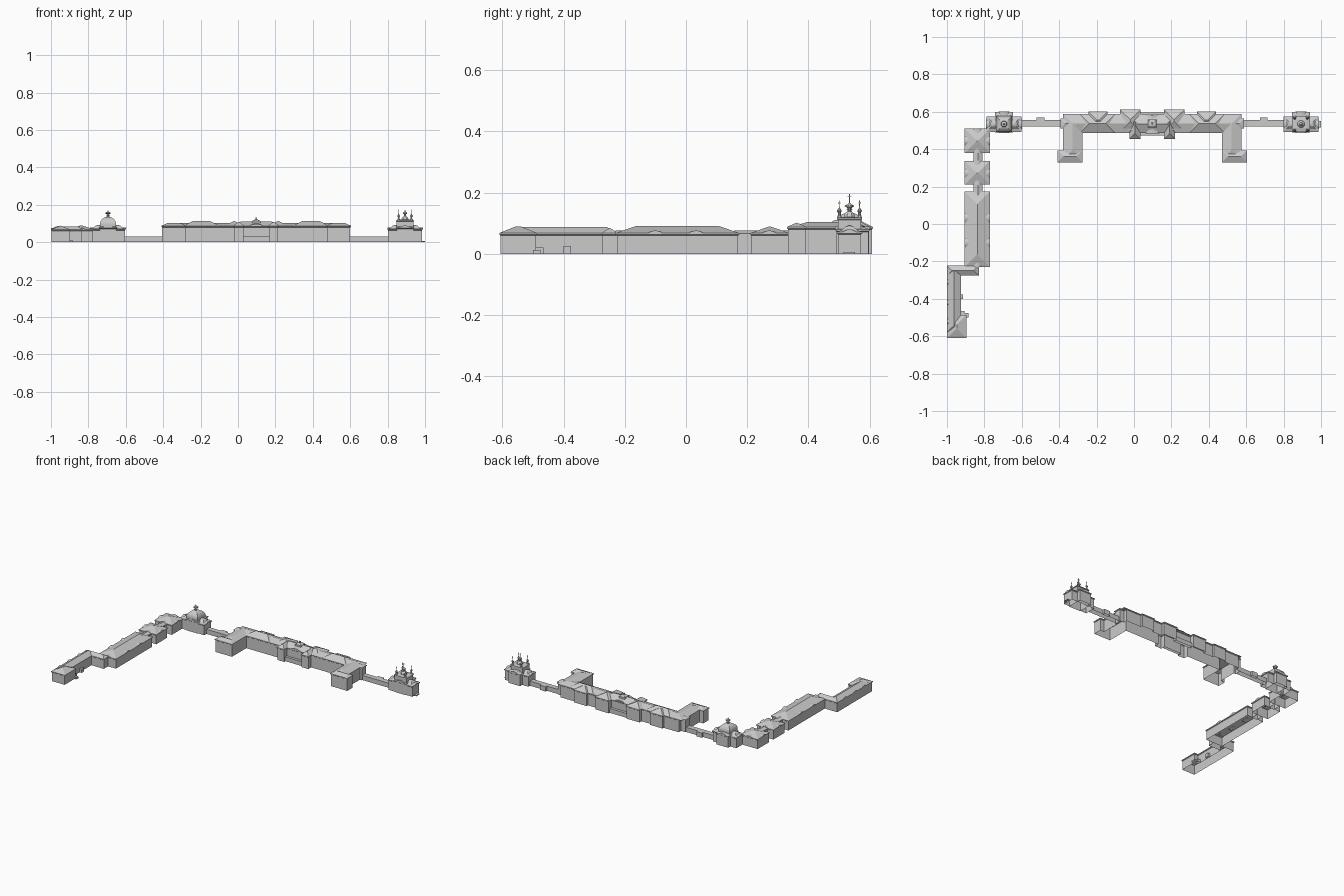
import bpy, bmesh, math
from mathutils import Vector

if "Cube" in bpy.data.objects:
    bpy.data.objects.remove(bpy.data.objects["Cube"])

stone = bpy.data.materials.new("pale_grey")
stone.diffuse_color = (0.6, 0.6, 0.6, 1)
stone.use_nodes = True
stone.node_tree.nodes["Principled BSDF"].inputs["Base Color"].default_value = stone.diffuse_color


def finish(name, bm, recalc=False):
    if recalc:
        bmesh.ops.recalc_face_normals(bm, faces=bm.faces)
    me = bpy.data.meshes.new(name)
    bm.to_mesh(me)
    bm.free()
    me.materials.append(stone)
    ob = bpy.data.objects.new(name, me)
    bpy.context.collection.objects.link(ob)
    return ob


def offset(pts, d):
    """Mitred offset of a counter-clockwise outline (positive is outward)."""
    out = []
    for i, p in enumerate(pts):
        p, a, b = Vector(p), Vector(pts[i - 1]), Vector(pts[(i + 1) % len(pts)])
        e1, e2 = (p - a).normalized(), (b - p).normalized()
        n1, n2 = Vector((e1.y, -e1.x)), Vector((e2.y, -e2.x))
        out.append(p + (n1 + n2) * (d / (1 + n1.dot(n2))))
    return out


def prism(name, pts, profile, cap=False):
    """Open-bottomed loft of an outline along (outward offset, height) steps."""
    bm = bmesh.new()
    rings = [[bm.verts.new((q.x, q.y, z)) for q in offset(pts, d)] for d, z in profile]
    n = len(pts)
    for lo, hi in zip(rings, rings[1:]):
        for i in range(n):
            j = (i + 1) % n
            bm.faces.new((lo[i], lo[j], hi[j], hi[i]))
    if cap:
        bm.faces.new(rings[-1])
    return finish(name, bm)


def rect(x0, x1, y0, y1):
    return [(x0, y0), (x1, y0), (x1, y1), (x0, y1)]


def hip(name, x0, x1, y0, y1, z0, z1):
    """Hipped roof without a floor; the ridge follows the longer side."""
    bm = bmesh.new()
    a, b, c, d = [bm.verts.new((x, y, z0)) for x, y in rect(x0, x1, y0, y1)]
    w, l = x1 - x0, y1 - y0
    mx, my, s = (x0 + x1) / 2, (y0 + y1) / 2, min(w, l) * 0.495
    if w >= l:
        p, q = bm.verts.new((x0 + s, my, z1)), bm.verts.new((x1 - s, my, z1))
        faces = ((a, b, q, p), (b, c, q), (c, d, p, q), (d, a, p))
    else:
        p, q = bm.verts.new((mx, y0 + s, z1)), bm.verts.new((mx, y1 - s, z1))
        faces = ((a, b, p), (b, c, q, p), (c, d, q), (d, a, p, q))
    for f in faces:
        bm.faces.new(f)
    return finish(name, bm)


def arch(name, x, y, z, half, rise, depth, direction):
    """Curved eaves pediment running back from its face into the roof."""
    bm = bmesh.new()
    out = Vector(direction)
    side = Vector((-out.y, out.x))
    rows = []
    for back in (0, depth):
        row = []
        for k in range(9):
            t = k / 4 - 1
            p = Vector((x, y)) + side * half * t - out * back
            row.append(bm.verts.new((p.x, p.y, z + rise * math.cos(t * math.pi / 2) ** 0.8
                                     if abs(t) < 1 else z)))
        rows.append(row)
    bm.faces.new(rows[0])
    for k in range(8):
        bm.faces.new((rows[0][k], rows[1][k], rows[1][k + 1], rows[0][k + 1]))
    return finish(name, bm, True)


def lathe(name, x, y, profile, sides=8):
    bm = bmesh.new()
    rings = [[bm.verts.new((x + r * math.cos(2 * math.pi * (k + .5) / sides),
                            y + r * math.sin(2 * math.pi * (k + .5) / sides), z))
              for k in range(sides)] for r, z in profile]
    for lo, hi in zip(rings, rings[1:]):
        for i in range(sides):
            j = (i + 1) % sides
            bm.faces.new((lo[i], lo[j], hi[j], hi[i]))
    bm.faces.new(rings[-1])
    return finish(name, bm)


def eaves(h):
    return [(0, 0), (0, h - .006), (.004, h - .003), (.004, h + .002)]


def block(name, x0, x1, y0, y1, h, ridge):
    """Walls with cornice, plus a hipped roof."""
    prism(name + "_walls", rect(x0, x1, y0, y1), eaves(h))
    e = .004
    hip(name + "_roof", x0 - e, x1 + e, y0 - e, y1 + e, h + .002, ridge)


def box(name, x0, x1, y0, y1, h):
    prism(name, rect(x0, x1, y0, y1), [(0, 0), (0, h)], True)


# --- main palace: one symmetrical outline, mirrored about its middle ---
CX = 0.0975
half = [(.03, .578), (.03, .607), (-.07, .607), (-.07, .585), (-.145, .585), (-.145, .598),
        (-.24, .598), (-.24, .585), (-.355, .585), (-.355, .56), (-.39, .56), (-.39, .515),
        (-.375, .515), (-.375, .39), (-.405, .39), (-.405, .334), (-.28, .334), (-.28, .49),
        (-.02, .49), (-.02, .459), (.03, .459), (.03, .49)]
prism("palace_walls", half + [(2 * CX - x, y) for x, y in reversed(half)], eaves(.086))
hip("palace_long_roof", -.36, .555, .486, .589, .088, .104)
hip("palace_centre_roof", -.03, .225, .486, .585, .088, .112)


def pair(fn, name, x0, x1, *rest):
    fn(name + "_left", x0, x1, *rest)
    fn(name + "_right", 2 * CX - x1, 2 * CX - x0, *rest)


pair(hip, "wing_roof", -.379, -.276, .345, .589, .088, .104)
pair(hip, "wing_end_roof", -.409, -.276, .33, .394, .088, .102)
pair(hip, "wing_tab_roof", -.394, -.33, .511, .564, .088, .097)
pair(hip, "pavilion_roof", -.29, -.10, .486, .589, .088, .114)
pair(hip, "pavilion_back_roof", -.244, -.141, .51, .602, .088, .112)
pair(hip, "centre_back_roof", -.074, .034, .495, .611, .088, .114)
pair(hip, "centre_front_roof", -.024, .034, .455, .57, .088, .11)
# entrance porch, terrace and small crown
box("front_porch", .03, .165, .472, .49, .03)
box("back_terrace", .03, .165, .578, .597, .03)
arch("front_pediment", CX, .485, .086, .04, .012, .04, (0, -1))
arch("back_pediment", CX, .583, .086, .04, .012, .04, (0, 1))
prism("centre_crown", rect(CX - .022, CX + .022, .515, .559),
      [(0, .1), (0, .113), (-.008, .119), (-.017, .121), (-.018, .132)], True)

# --- low galleries with a middle bay ---
pair(box, "gallery", -.61, -.385, .52, .555, .032)
pair(box, "gallery_bay", -.52, -.478, .55, .569, .032)


# --- end pavilions: stepped body with concave roof ---
def chapel(name, cx):
    prism(name + "_body", rect(cx - .09, cx + .09, .496, .572),
          eaves(.07) + [(-.012, .077), (-.024, .088), (-.034, .092)], True)
    prism(name + "_cross_body", rect(cx - .044, cx + .044, .492, .596),
          eaves(.078) + [(-.014, .086), (-.03, .094), (-.038, .096)], True)
    for y, d in ((.487, -1), (.601, 1)):
        arch(name + "_pediment", cx, y, .078, .03, .012, .03, (0, d))
    for s in (-1, 1):
        arch(name + "_side_pediment", cx + s * .095, .534, .07, .025, .01, .03, (s, 0))


chapel("domed_pavilion", -.695)
prism("square_dome", rect(-.738, -.652, .491, .577),
      [(0, .085), (0, .101), (-.003, .111), (-.01, .122), (-.02, .13), (-.032, .134)], True)
lathe("dome_lantern", -.695, .534,
      [(.008, .132), (.007, .144), (.011, .146), (.006, .15), (.017, .155), (.015, .159),
       (.005, .162), (.002, .166), (.001, .174)])

chapel("church", .893)
box("church_step", .978, 1.0, .515, .552, .006)
prism("church_upper_body", rect(.848, .938, .497, .571),
      [(0, .08), (0, .111), (.004, .113), (.004, .117), (-.015, .121)], True)


def cross(name, x, y, z0, z1, w):
    bm = bmesh.new()
    for sx, za, zb in ((.0012, z0, z1), (w, z1 - .01, z1 - .007)):
        m = bmesh.ops.create_cube(bm, size=1)["verts"]
        for v in m:
            v.co = (x + v.co.x * .002, y + v.co.y * 2 * sx, za if v.co.z < 0 else zb)
    finish(name, bm)


cx, cy = .893, .534
lathe("church_main_dome", cx, cy,
      [(.02, .116), (.02, .124), (.017, .131), (.01, .137), (.006, .139), (.006, .149),
       (.011, .152), (.012, .156), (.008, .161), (.002, .166), (.001, .176)])
cross("main_cross", cx, cy, .17, .195, .006)
for sx in (-1, 1):
    for sy in (-1, 1):
        x, y = cx + sx * .034, cy + sy * .033
        lathe("corner_turret", x, y,
              [(.009, .116), (.007, .124), (.005, .126), (.005, .135), (.008, .138), (.008, .142),
               (.004, .147), (.001, .152), (.001, .16)])
        cross("turret_cross", x, y, .155, .175, .004)

# --- west service wing: three hipped blocks with linking passages ---
W0, W1 = -.901, -.774
block("north_block", W0, W1, .384, .506, .066, .09)
block("middle_block", W0, W1, .214, .334, .066, .09)
block("long_block", W0, W1, -.226, .17, .066, .091)
for y0, y1 in ((.33, .39), (.165, .22)):
    prism("passage_walls", rect(-.855, -.815, y0, y1), [(0, 0), (0, .066)])
    hip("passage_roof", -.859, -.811, y0 - .03, y1 + .03, .066, .076)
for y in (-.10, .033, .272, .445):
    for x, d in ((W0 - .005, -1), (W1 + .005, 1)):
        arch("eaves_pediment", x, y, .066, .026, .01, .035, (d, 0))
for y, d in ((.511, 1), (.379, -1), (.339, 1), (.209, -1), (-.231, -1)):
    arch("end_pediment", (W0 + W1) / 2, y, .066, .024, .01, .035, (0, d))

# --- far south wing: L-shaped, with a wider end block ---
prism("south_wing_walls",
      [(-.996, -.606), (-.899, -.606), (-.899, -.49), (-.929, -.49), (-.929, -.272),
       (-.834, -.272), (-.834, -.226), (-.996, -.226)], eaves(.066))
hip("south_wing_roof", -1, -.925, -.58, -.222, .068, .088)
hip("south_link_roof", -1, -.83, -.276, -.222, .068, .085)
hip("south_end_roof", -1, -.895, -.61, -.486, .068, .089)
for y in (-.31, -.42, -.52):
    arch("west_pediment", -1, y, .066, .018, .009, .03, (-1, 0))
box("side_porch", -.93, -.913, -.4, -.376, .026)
box("corner_porch", -.93, -.905, -.49, -.465, .02)
box("corner_step", -.905, -.885, -.5, -.475, .012)
